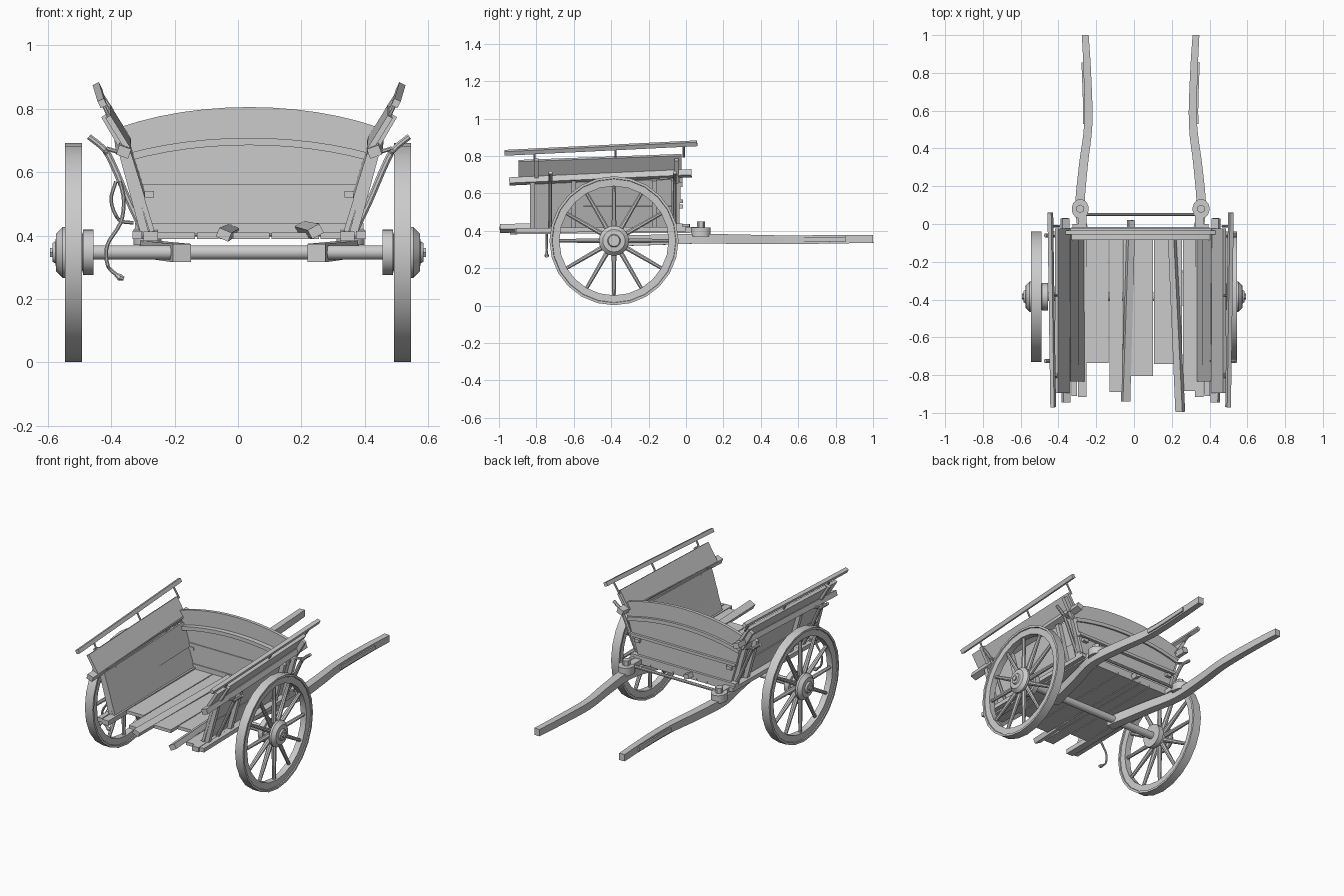
import bpy, bmesh, math
from mathutils import Vector, Matrix

if "Cube" in bpy.data.objects:
    bpy.data.objects.remove(bpy.data.objects["Cube"])

wood = bpy.data.materials.new("plain_grey")
wood.use_nodes = True
GREY = (0.6, 0.6, 0.6, 1)
wood.diffuse_color = GREY
wood.node_tree.nodes["Principled BSDF"].inputs["Base Color"].default_value = GREY

CX = 0.035              # middle of the cart body
AXLE_Y, AXLE_Z = -0.385, 0.347
SIDES = (("left", 1), ("right", -1))


def finish(name, bm):
    bmesh.ops.recalc_face_normals(bm, faces=bm.faces)
    me = bpy.data.meshes.new(name)
    bm.to_mesh(me)
    bm.free()
    me.materials.append(wood)
    ob = bpy.data.objects.new(name, me)
    bpy.context.collection.objects.link(ob)
    bpy.ops.object.select_all(action="DESELECT")
    ob.select_set(True)
    bpy.context.view_layer.objects.active = ob
    bpy.ops.object.shade_smooth_by_angle(angle=math.radians(35))
    return ob


def loft(name, rings, closed=False):
    """Skin equal rings of points; cap the ends unless the loop is closed."""
    bm = bmesh.new()
    vs = [[bm.verts.new(p) for p in r] for r in rings]
    n, m = len(vs), len(vs[0])
    for i in range(n if closed else n - 1):
        a, b = vs[i], vs[(i + 1) % n]
        for j in range(m):
            k = (j + 1) % m
            bm.faces.new((a[j], a[k], b[k], b[j]))
    if not closed:
        bm.faces.new(vs[0])
        bm.faces.new(vs[-1])
    return finish(name, bm)


def box(name, x0, x1, y0, y1, z0, z1):
    return loft(name, [[(x0, y, z0), (x1, y, z0), (x1, y, z1), (x0, y, z1)] for y in (y0, y1)])


def sweep(name, path, sizes, sides=4, roll=0.0):
    """Sweep a rectangle (4 sides) or an ellipse along a path; sizes are (width, height)."""
    pts = [Vector(p) for p in path]
    rings = []
    for i, p in enumerate(pts):
        d = (pts[min(i + 1, len(pts) - 1)] - pts[max(i - 1, 0)]).normalized()
        up = Vector((0, 1, 0)) if abs(d.z) > 0.8 else Vector((0, 0, 1))
        right = d.cross(up).normalized()
        up = right.cross(d)
        w, h = sizes[min(i, len(sizes) - 1)]
        k = math.sqrt(0.5) if sides == 4 else 0.5
        ring = []
        for j in range(sides):
            a = 2 * math.pi * (j + 0.5) / sides
            v = right * math.cos(a) * w * k + up * math.sin(a) * h * k
            ring.append(p + Matrix.Rotation(roll, 3, d) @ v)
        rings.append(ring)
    return loft(name, rings)


def lathe_x(name, x, profile, s, segs=24, closed=False):
    """Turn (offset, radius) points about the axle direction."""
    rings = []
    for off, r in profile:
        rings.append([(x + s * off, AXLE_Y + r * math.cos(2 * math.pi * j / segs),
                       AXLE_Z + r * math.sin(2 * math.pi * j / segs)) for j in range(segs)])
    return loft(name, rings, closed)


def smooth_path(pts, steps=4):
    """Catmull-Rom through a few points."""
    p = [Vector(q) for q in pts]
    p = [2 * p[0] - p[1]] + p + [2 * p[-1] - p[-2]]
    out = []
    for i in range(1, len(p) - 2):
        for k in range(steps):
            t = k / steps
            out.append(0.5 * (2 * p[i] + (p[i + 1] - p[i - 1]) * t
                              + (2 * p[i - 1] - 5 * p[i] + 4 * p[i + 1] - p[i + 2]) * t * t
                              + (3 * p[i] - p[i - 1] - 3 * p[i + 1] + p[i + 2]) * t ** 3))
    return out + [p[-2]]


def side_board(name, s, y0, y1, low, high, rise, thick):
    """Leaning board; low and high are (offset from middle, z), rise lifts the rear end."""
    n = Vector((high[1] - low[1], low[0] - high[0])).normalized() * thick
    rings = []
    for y, dz in ((y0, -rise), (y1, rise)):
        sec = [low, high, (high[0] + n.x, high[1] + n.y), (low[0] + n.x, low[1] + n.y)]
        rings.append([(CX + s * u, y, z + dz) for u, z in sec])
    return loft(name, rings)


# Wheels, hubs and axle
for tag, s in SIDES:
    x = s * 0.518
    lathe_x(tag + "_wheel_rim", x, [(-0.019, 0.292), (0.019, 0.292), (0.021, 0.33), (0.027, 0.332),
            (0.027, 0.345), (-0.027, 0.345), (-0.027, 0.332), (-0.021, 0.33)], s, closed=True)
    lathe_x(tag + "_hub", x, [(-0.062, 0.072), (-0.03, 0.072), (-0.028, 0.058), (0.02, 0.058),
            (0.022, 0.08), (0.035, 0.08), (0.055, 0.06), (0.057, 0.035), (0.066, 0.03)], s, 20)
    lathe_x(tag + "_axle_nut", x, [(0.06, 0.016), (0.074, 0.016)], s, 6)
    for i in range(12):
        a = math.pi * i / 6
        d = Vector((0, math.cos(a), math.sin(a)))
        c = Vector((x, AXLE_Y, AXLE_Z))
        sweep(f"{tag}_spoke_{i}", [c + d * 0.05, c + d * 0.11, c + d * 0.3],
              [(0.03, 0.03), (0.03, 0.026), (0.02, 0.02)], 8)
lathe_x("axle", 0, [(-0.47, 0.023), (0.47, 0.023)], 1, 14)

# Floor boards: (left edge, right edge, front end)
boards = [(-0.28, -0.135, -0.735), (-0.13, -0.062, -0.89), (-0.058, -0.02, -0.74),
          (-0.015, 0.10, -0.805), (0.105, 0.255, -0.74), (0.26, 0.33, -0.885)]
for i, (x0, x1, y) in enumerate(boards):
    box(f"floor_board_{i}", x0, x1, y, -0.02, 0.39, 0.41)

# Loose poles lying on the floor
sweep("loose_pole_a", [(-0.045, -0.94, 0.403), (-0.015, 0.02, 0.418)], [(0.042, 0.03), (0.035, 0.028)], roll=0.4)
sweep("loose_pole_b", [(0.245, -0.995, 0.413), (0.2, -0.04, 0.425)], [(0.042, 0.032), (0.035, 0.028)], roll=-0.5)

for tag, s in SIDES:
    def at(u, y, z):
        return (CX + s * u, y, z)

    # Sills
    sweep(tag + "_inner_sill", [at(0.31, -0.915, 0.398), at(0.31, 0.06, 0.405)], [(0.045, 0.03)])
    sweep(tag + "_outer_sill", [at(0.352, -0.91, 0.402), at(0.345, 0.0, 0.41)], [(0.03, 0.025)])

    # Leaning side boards, lower two and flared top one
    side_board(tag + "_lower_board", s, -0.835, -0.035, (0.298, 0.415), (0.335, 0.535), 0.0, 0.016)
    side_board(tag + "_middle_board", s, -0.835, -0.035, (0.328, 0.528), (0.372, 0.67), 0.01, 0.016)
    side_board(tag + "_top_board", s, -0.895, -0.025, (0.372, 0.69), (0.437, 0.795), 0.016, 0.018)
    sweep(tag + "_side_rail", [at(0.395, -0.945, 0.664), at(0.4, 0.03, 0.708)], [(0.04, 0.032)], roll=-s * 0.35)
    for i, y in enumerate((-0.82, -0.6, -0.17, -0.065)):
        sweep(f"{tag}_side_post_{i}", [at(0.327, y, 0.4), at(0.4, y, 0.67)], [(0.026, 0.026)])
    for i, y in enumerate((-0.8, -0.05)):
        sweep(f"{tag}_top_post_{i}", [at(0.385, y, 0.66), at(0.455, y, 0.78)], [(0.026, 0.022)])

    # Hand rail on thin standoffs
    rail = Vector(at(0.463, -0.97, 0.817)), Vector(at(0.478, 0.06, 0.868))
    sweep(tag + "_hand_rail", rail, [(0.022, 0.024)], roll=s * 0.45)
    for i, t in enumerate((0.155, 0.575, 0.93)):
        top = rail[0].lerp(rail[1], t)
        foot = Vector(at(0.432, top.y, top.z - 0.07))
        sweep(f"{tag}_standoff_{i}", [foot, top], [(0.012, 0.012)], 8)

    # Curved stays reaching out over the wheels
    for i, y in enumerate((-0.725, -0.06)):
        stay = [at(0.325, y, 0.395), at(0.38, y, 0.51), at(0.425, y, 0.615), at(0.455, y, 0.67), at(0.505, y, 0.712)]
        sweep(f"{tag}_stay_{i}", smooth_path(stay), [(0.022, 0.02)], 8)
        sweep(f"{tag}_stay_tie_{i}", [at(0.37, y, 0.65), at(0.45, y, 0.675)], [(0.014, 0.014)], 8)
    box(tag + "_hook", *sorted((CX + s * 0.3, CX + s * 0.335)), -0.06, -0.015, 0.52, 0.54)

    # Shaft from the axle to the handle, with iron strap and pivot
    shaft = smooth_path([at(0.212, -0.43, 0.345), at(0.272, -0.15, 0.352), at(0.32, 0.06, 0.358),
                         at(0.304, 0.3, 0.355), at(0.277, 0.53, 0.352), at(0.282, 0.8, 0.355), at(0.293, 1.0, 0.356)])
    n = len(shaft) - 1
    sizes = [(0.058 - 0.022 * i / n, 0.058 - 0.016 * i / n) for i in range(n + 1)]
    sweep(tag + "_shaft", shaft, sizes)
    strap = [p + Vector((s * 0.02, 0, 0)) for p in shaft if 0.47 < p.y < 0.87]
    sweep(tag + "_shaft_strap", strap, [(0.018, 0.026)])
    px, py = CX + s * 0.32, 0.08
    sweep(tag + "_pivot_plate", [(px, py, 0.37), (px, py, 0.418)], [(0.09, 0.105)], 16)
    sweep(tag + "_pivot_bolt", [(px, py, 0.41), (px, py, 0.45)], [(0.045, 0.045)], 6)

# Rod between the pivots, and cross beams under the tall end board
sweep("pivot_rod", [(CX - 0.31, 0.05, 0.405), (CX + 0.31, 0.05, 0.405)], [(0.018, 0.018)], 8)
box("cross_beam", CX - 0.36, CX + 0.36, -0.06, -0.02, 0.405, 0.44)


def end_board(name, low, high, y0, y1, half):
    """Board across the cart; low and high give z from the offset as a share of the half width."""
    rings = []
    for i in range(13):
        t = i / 6 - 1
        zl, zh = low(t), high(t)
        xl, xh = [CX + t * (half + 0.3 * (z - 0.55)) for z in (zl, zh)]
        rings.append([(xl, y0, zl), (xl, y1, zl), (xh, y1, zh), (xh, y0, zh)])
    return loft(name, rings)


# End board in three planks with an arched top and cross battens
end_board("end_board_lower", lambda t: 0.425, lambda t: 0.562, -0.055, -0.035, 0.355)
end_board("end_board_middle", lambda t: 0.56, lambda t: 0.69 - 0.05 * t * t, -0.05, -0.03, 0.355)
end_board("end_board_top", lambda t: 0.7 - 0.05 * t * t, lambda t: 0.805 - 0.065 * t * t, -0.055, -0.035, 0.355)
end_board("arched_batten", lambda t: 0.685 - 0.05 * t * t, lambda t: 0.708 - 0.05 * t * t, -0.085, -0.02, 0.355)
end_board("lower_batten", lambda t: 0.55, lambda t: 0.568, -0.045, -0.015, 0.36)

# Hanging rope with a knot, tied to a stay
rope = [(-0.372, -0.74, 0.57), (-0.36, -0.745, 0.51), (-0.37, -0.745, 0.44), (-0.412, -0.745, 0.37),
        (-0.41, -0.745, 0.305), (-0.375, -0.745, 0.27)]
sweep("rope", smooth_path(rope), [(0.013, 0.013)], 8)
sweep("rope_knot", [(-0.385, -0.745, 0.277), (-0.372, -0.745, 0.268), (-0.36, -0.745, 0.264)],
      [(0.014, 0.014), (0.026, 0.024), (0.016, 0.014)], 8)
loop = [(-0.385, -0.74, 0.57), (-0.4, -0.745, 0.51), (-0.375, -0.745, 0.45), (-0.33, -0.74, 0.44)]
sweep("rope_loop", smooth_path(loop), [(0.012, 0.012)], 8)
